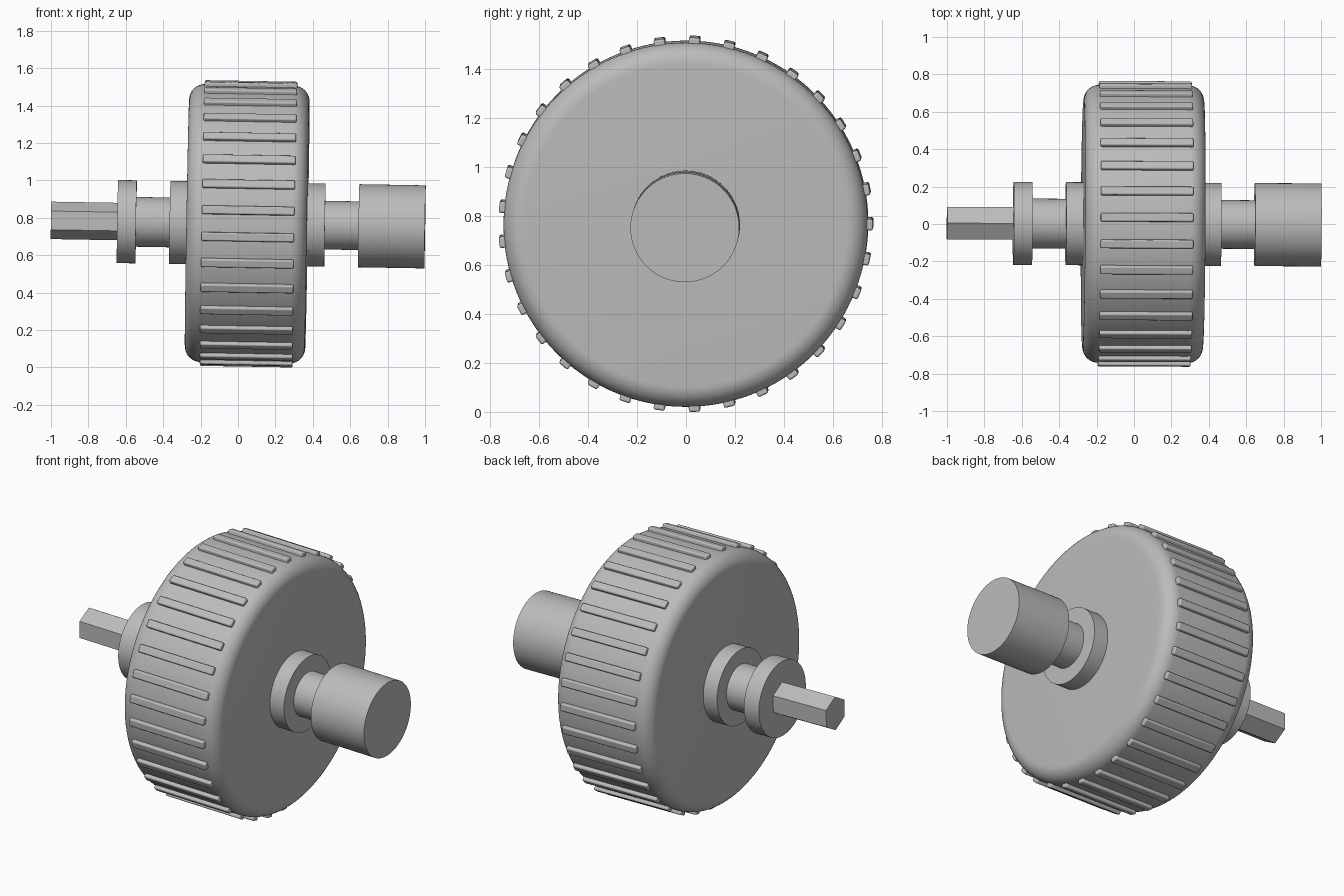
import bpy, bmesh
from math import radians, pi, sin, cos
from mathutils import Matrix

cube = bpy.data.objects.get("Cube")
if cube:
    bpy.data.objects.remove(cube, do_unlink=True)

grey = bpy.data.materials.new("plain_grey")
grey.use_nodes = True
GREY = (0.5, 0.5, 0.5, 1)
grey.diffuse_color = GREY
grey.node_tree.nodes["Principled BSDF"].inputs["Base Color"].default_value = GREY

# The whole axle leans slightly out of level
LEAN = (Matrix.Translation((0, 0, 0.769)) @ Matrix.Rotation(radians(1), 4, 'Y')
        @ Matrix.Rotation(radians(-0.28), 4, 'Z'))


def finish(name, bm, smooth=True):
    bmesh.ops.recalc_face_normals(bm, faces=bm.faces)
    mesh = bpy.data.meshes.new(name)
    bm.to_mesh(mesh)
    bm.free()
    mesh.materials.append(grey)
    obj = bpy.data.objects.new(name, mesh)
    obj.matrix_world = LEAN
    bpy.context.collection.objects.link(obj)
    if smooth:
        bpy.ops.object.select_all(action='DESELECT')
        obj.select_set(True)
        bpy.context.view_layer.objects.active = obj
        bpy.ops.object.shade_smooth_by_angle(angle=radians(30))
    return obj


def turned(name, profile, sides=96, smooth=True):
    """Spin (x, radius) points round the x axis and cap both ends."""
    bm = bmesh.new()
    rings = []
    for x, r in profile:
        rings.append([bm.verts.new((x, r * sin(2 * pi * i / sides), r * cos(2 * pi * i / sides)))
                      for i in range(sides)])
    for a, b in zip(rings, rings[1:]):
        for i in range(sides):
            j = (i + 1) % sides
            bm.faces.new((a[i], a[j], b[j], b[i]))
    bm.faces.new(rings[0])
    bm.faces.new(rings[-1])
    return finish(name, bm, smooth)


# Wheel with rounded shoulders
X0, X1, RIM, FILLET, STEPS = -0.273, 0.371, 0.743, 0.085, 10
arc = [(FILLET * (1 - cos(k * pi / 2 / STEPS)), RIM - FILLET + FILLET * sin(k * pi / 2 / STEPS))
       for k in range(STEPS + 1)]
turned("wheel", [(X0 + d, r) for d, r in arc] + [(X1 - d, r) for d, r in reversed(arc)], 132)

# Axle parts, from the hexagonal end to the end cap
turned("hex_shaft", [(-1, 0.1), (-0.64, 0.1)], 6, False)
for name, a, b, r in (("flange", -0.645, -0.545, 0.222),
                      ("right_neck", -0.545, -0.365, 0.133),
                      ("right_collar", -0.365, X0, 0.222),
                      ("left_collar", X1, 0.465, 0.222),
                      ("left_neck", 0.465, 0.645, 0.13),
                      ("end_cap", 0.645, 1, 0.222)):
    turned(name, [(a, r), (b, r)])

# Ring of tread bars with softened edges
COUNT, OUTER, DEPTH = 33, 0.764, 0.05
bm = bmesh.new()
for i in range(COUNT):
    place = (Matrix.Rotation(2 * pi * i / COUNT, 4, 'X')
             @ Matrix.Translation((0.057, OUTER - DEPTH / 2, 0))
             @ Matrix.Diagonal((0.496, DEPTH, 0.046, 1)))
    bmesh.ops.create_cube(bm, size=1, matrix=place)
bars = finish("tread_bars", bm)
bevel = bars.modifiers.new("soft_edges", 'BEVEL')
bevel.width = 0.008
bevel.segments = 3
